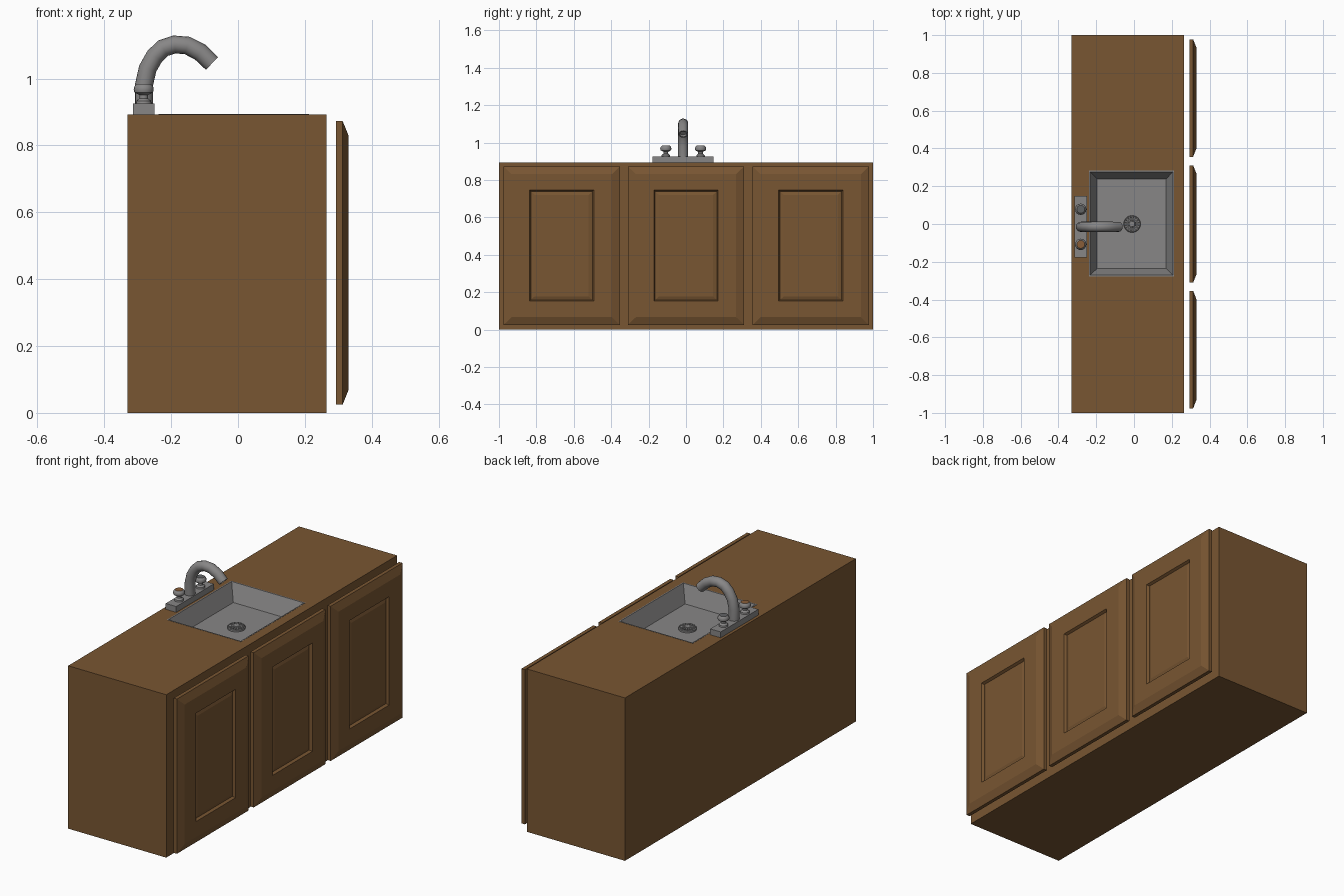
import bpy, bmesh, math
from mathutils import Vector

if "Cube" in bpy.data.objects:
    bpy.data.objects.remove(bpy.data.objects["Cube"])

TOP = 0.893          # worktop height
FY = -0.015          # tap centre line in y
FX = -0.282          # tap centre line in x


def material(name, rgb):
    m = bpy.data.materials.new(name)
    m.diffuse_color = (*rgb, 1)
    m.use_nodes = True
    m.node_tree.nodes["Principled BSDF"].inputs["Base Color"].default_value = m.diffuse_color
    return m


WOOD = material("brown wood", (0.19, 0.093, 0.032))
STEEL = material("grey steel", (0.245, 0.24, 0.24))
HOT = material("hot cap brown", (0.25, 0.11, 0.04))
COLD = material("cold cap grey", (0.12, 0.125, 0.13))


def finish(bm, name, mats, smooth=None, fix=True):
    if fix:
        bmesh.ops.recalc_face_normals(bm, faces=bm.faces)
    me = bpy.data.meshes.new(name)
    bm.to_mesh(me)
    bm.free()
    for m in mats:
        me.materials.append(m)
    ob = bpy.data.objects.new(name, me)
    bpy.context.collection.objects.link(ob)
    if smooth:
        bpy.ops.object.select_all(action='DESELECT')
        ob.select_set(True)
        bpy.context.view_layer.objects.active = ob
        bpy.ops.object.shade_smooth_by_angle(angle=math.radians(smooth))
    return ob


def skin(bm, rings, start=True, end=True):
    """Join rings of points into a skin, with optional end caps."""
    vs = [[bm.verts.new(p) for p in r] for r in rings]
    n = len(rings[0])
    for a, b in zip(vs, vs[1:]):
        for i in range(n):
            j = (i + 1) % n
            bm.faces.new((a[i], a[j], b[j], b[i]))
    if start:
        bm.faces.new(vs[0][::-1])
    if end:
        bm.faces.new(vs[-1])


def rect(x0, x1, y0, y1, z):
    return [(x0, y0, z), (x1, y0, z), (x1, y1, z), (x0, y1, z)]


def circle(x, y, z, r, n):
    return [(x + r * math.cos(math.tau * i / n), y + r * math.sin(math.tau * i / n), z)
            for i in range(n)]


# cabinet body with a sloping well cut into the top for the basin
bm = bmesh.new()
skin(bm, [rect(-0.33, 0.265, -1, 1, 0), rect(-0.33, 0.265, -1, 1, TOP),
          rect(-0.238, 0.212, -0.277, 0.282, TOP),
          rect(-0.2, 0.176, -0.242, 0.245, TOP - 0.1)])
finish(bm, "cabinet", [WOOD])

# steel basin: thin rim, sloping walls, flat floor
bm = bmesh.new()
skin(bm, [rect(-0.238, 0.212, -0.277, 0.282, TOP - 0.002),
          rect(-0.238, 0.212, -0.277, 0.282, TOP + 0.001),
          rect(-0.232, 0.206, -0.271, 0.276, TOP + 0.001),
          rect(-0.195, 0.17, -0.235, 0.238, TOP - 0.09)], start=False)
finish(bm, "basin", [STEEL], fix=False)

# drain strainer: stepped disc with raised radial petals
DX, DZ = -0.01, TOP - 0.09
bm = bmesh.new()
skin(bm, [circle(DX, 0, DZ, 0.045, 32), circle(DX, 0, DZ + 0.009, 0.045, 32),
          circle(DX, 0, DZ + 0.012, 0.041, 32), circle(DX, 0, DZ + 0.006, 0.034, 32),
          circle(DX, 0, DZ + 0.006, 0.018, 32), circle(DX, 0, DZ + 0.016, 0.014, 32)])
for k in range(16):
    a = math.tau * k / 16
    d, s = Vector((math.cos(a), math.sin(a), 0)), Vector((-math.sin(a), math.cos(a), 0))
    o = Vector((DX, 0, DZ))
    foot = [o + d * r + s * w for r, w in
            ((0.012, -0.002), (0.041, -0.005), (0.041, 0.005), (0.012, 0.002))]
    skin(bm, [[p + Vector((0, 0, 0.004)) for p in foot],
              [p + Vector((0, 0, 0.014)) for p in foot]])
finish(bm, "drain_strainer", [STEEL])


# cabinet doors: bevelled slab with a sunken centre panel
def door(name, cy):
    def frame(hy, hz, x):
        return [(x, cy + sy * hy, 0.449 + sz * hz)
                for sy, sz in ((-1, -1), (1, -1), (1, 1), (-1, 1))]
    b = bmesh.new()
    skin(b, [frame(0.311, 0.424, 0.293), frame(0.311, 0.424, 0.313),
             frame(0.268, 0.382, 0.33), frame(0.172, 0.297, 0.33),
             frame(0.165, 0.290, 0.316), frame(0.145, 0.272, 0.322)])
    finish(b, name, [WOOD])


for nm, cy in (("left_door", -0.665), ("middle_door", 0), ("right_door", 0.667)):
    door(nm, cy)

# tap base plate
bm = bmesh.new()
skin(bm, [rect(-0.314, -0.25, FY - 0.163, FY + 0.163, TOP),
          rect(-0.314, -0.25, FY - 0.163, FY + 0.163, TOP + 0.032)])
finish(bm, "tap_base", [STEEL])

# swan-neck spout: round section swept along the bend
path = [(-0.281, 0.915), (-0.281, 0.982), (-0.27, 1.03), (-0.249, 1.067), (-0.224, 1.091),
        (-0.19, 1.102), (-0.152, 1.099), (-0.113, 1.079), (-0.078, 1.045)]
pts = [Vector((x, 0, z)) for x, z in path]
rings = []
for i, p in enumerate(pts):
    t = (pts[min(i + 1, len(pts) - 1)] - pts[max(i - 1, 0)]).normalized()
    side = Vector((t.z, 0, -t.x))
    for r in ((0.027,) if i < len(pts) - 1 else (0.026, 0.019)):
        rings.append([p + Vector((0, FY, 0)) + side * r * math.cos(math.tau * k / 16)
                      + Vector((0, r * math.sin(math.tau * k / 16), 0)) for k in range(16)])
# recessed mouth
rings.append([p - (pts[-1] - pts[-2]).normalized() * 0.015 for p in rings[-1]])
bm = bmesh.new()
skin(bm, rings)
finish(bm, "spout", [STEEL], smooth=35)

# turning knobs with a coloured cap
profile = [(0.024, 0.03), (0.022, 0.04), (0.013, 0.048), (0.013, 0.058), (0.028, 0.066),
           (0.03, 0.074), (0.028, 0.084), (0.021, 0.091)]
for nm, dy, cap in (("hot_knob", -0.093, HOT), ("cold_knob", 0.093, COLD)):
    bm = bmesh.new()
    skin(bm, [circle(FX, FY + dy, TOP + z, r, 16) for r, z in profile])
    bm.faces.ensure_lookup_table()
    bm.faces[-1].material_index = 1
    finish(bm, nm, [STEEL, cap], smooth=35)
